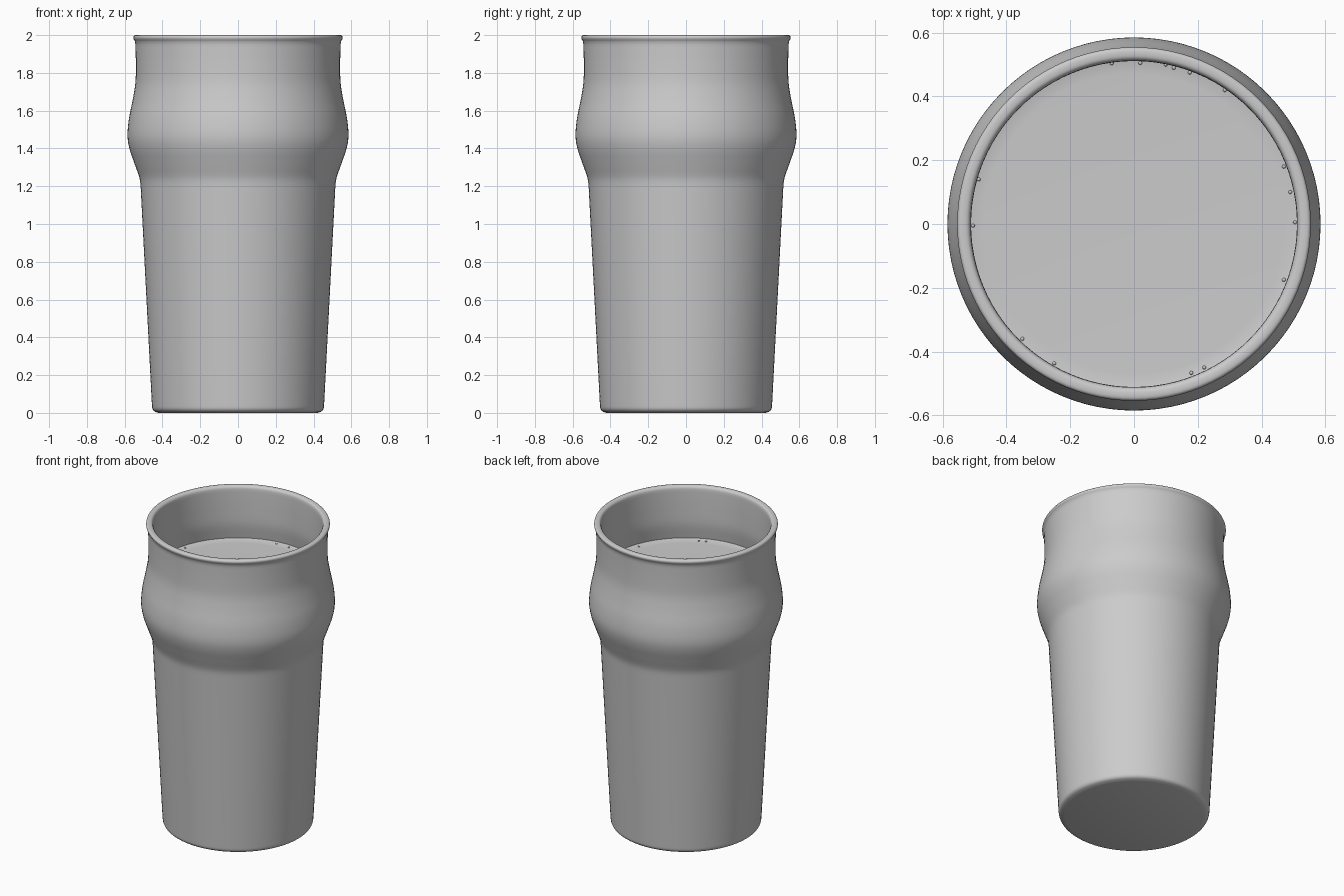
import bpy, bmesh, math
from mathutils import Vector

if "Cube" in bpy.data.objects:
    bpy.data.objects.remove(bpy.data.objects["Cube"])

SEGMENTS = 96


def smooth_path(pts, steps=5):
    """Catmull-Rom interpolation through (radius, z) points."""
    p = [Vector(q) for q in pts]
    p = [p[0]] + p + [p[-1]]
    out = []
    for i in range(1, len(p) - 2):
        a, b, c, d = p[i - 1:i + 3]
        for s in range(steps):
            t = s / steps
            out.append(0.5 * (2 * b + (c - a) * t + (2 * a - 5 * b + 4 * c - d) * t ** 2
                              + (3 * b - a - 3 * c + d) * t ** 3))
    return out + [p[-1]]


def lathe(name, profile):
    """Revolve a profile that starts and ends on the z axis."""
    bm = bmesh.new()
    verts = [bm.verts.new((max(r, 0), 0, z)) for r, z in profile]
    edges = [bm.edges.new(e) for e in zip(verts, verts[1:])]
    bmesh.ops.spin(bm, geom=verts + edges, axis=(0, 0, 1), cent=(0, 0, 0),
                   angle=math.tau, steps=SEGMENTS)
    bmesh.ops.remove_doubles(bm, verts=bm.verts, dist=1e-5)
    bmesh.ops.recalc_face_normals(bm, faces=bm.faces)
    return finish(name, bm)


def finish(name, bm):
    mesh = bpy.data.meshes.new(name)
    bm.to_mesh(mesh)
    bm.free()
    obj = bpy.data.objects.new(name, mesh)
    bpy.context.collection.objects.link(obj)
    bpy.ops.object.select_all(action='DESELECT')
    obj.select_set(True)
    bpy.context.view_layer.objects.active = obj
    bpy.ops.object.shade_smooth_by_angle(angle=math.radians(40))
    return obj


# Glass: tapered body, bulge, straight neck, rolled lip, thick floor
foot = [(0.42, 0), (0.442, 0.008), (0.453, 0.022), (0.456, 0.045)]
bulge = [(0.515, 1.19), (0.522, 1.245), (0.548, 1.32), (0.575, 1.40), (0.585, 1.47),
         (0.577, 1.56), (0.557, 1.66), (0.543, 1.75), (0.541, 1.85), (0.543, 1.95)]
lip = [(0.546, 1.968), (0.553, 1.98), (0.554, 1.99), (0.548, 1.998), (0.535, 2.0),
       (0.521, 1.997), (0.513, 1.985), (0.511, 1.96)]
inside = [(0.511, 1.85), (0.513, 1.75), (0.527, 1.66), (0.546, 1.56), (0.553, 1.47),
          (0.543, 1.40), (0.516, 1.32), (0.49, 1.245), (0.483, 1.19)]
floor = [(0.426, 0.12), (0.415, 0.09), (0.38, 0.075)]
lathe("pint_glass", [(0, 0)] + smooth_path(foot) + smooth_path(bulge)
      + smooth_path(lip, 3) + smooth_path(inside) + smooth_path(floor) + [(0, 0.075)])

# Drink: fills the glass up to the upper bulge, with a slight meniscus
LEVEL = 1.64
GAP = 0.002
wall = [(0.529, LEVEL + 0.008)] + inside[3:]
fill = [Vector((r - GAP, z)) for r, z in smooth_path(wall)]
bottom = [Vector((r - GAP, z + GAP)) for r, z in smooth_path(floor)]
lathe("drink", [(0, LEVEL), (0.47, LEVEL), (0.505, LEVEL + 0.002)] + fill + bottom
      + [(0, 0.077)])

# Small bubbles around the edge of the drink
spots = [(0.02, 0.505), (0.10, 0.50), (0.125, 0.49), (0.175, 0.475), (0.285, 0.42),
         (0.47, 0.18), (0.49, 0.10), (0.505, 0.005), (0.47, -0.175), (0.22, -0.45),
         (0.18, -0.467), (-0.35, -0.36), (-0.505, -0.005), (-0.487, 0.14),
         (-0.07, 0.504), (-0.25, -0.437)]
bm = bmesh.new()
for x, y in spots:
    made = bmesh.ops.create_icosphere(bm, subdivisions=2, radius=0.006)
    bmesh.ops.translate(bm, verts=made["verts"], vec=(x, y, LEVEL + 0.002))
finish("bubbles", bm)
